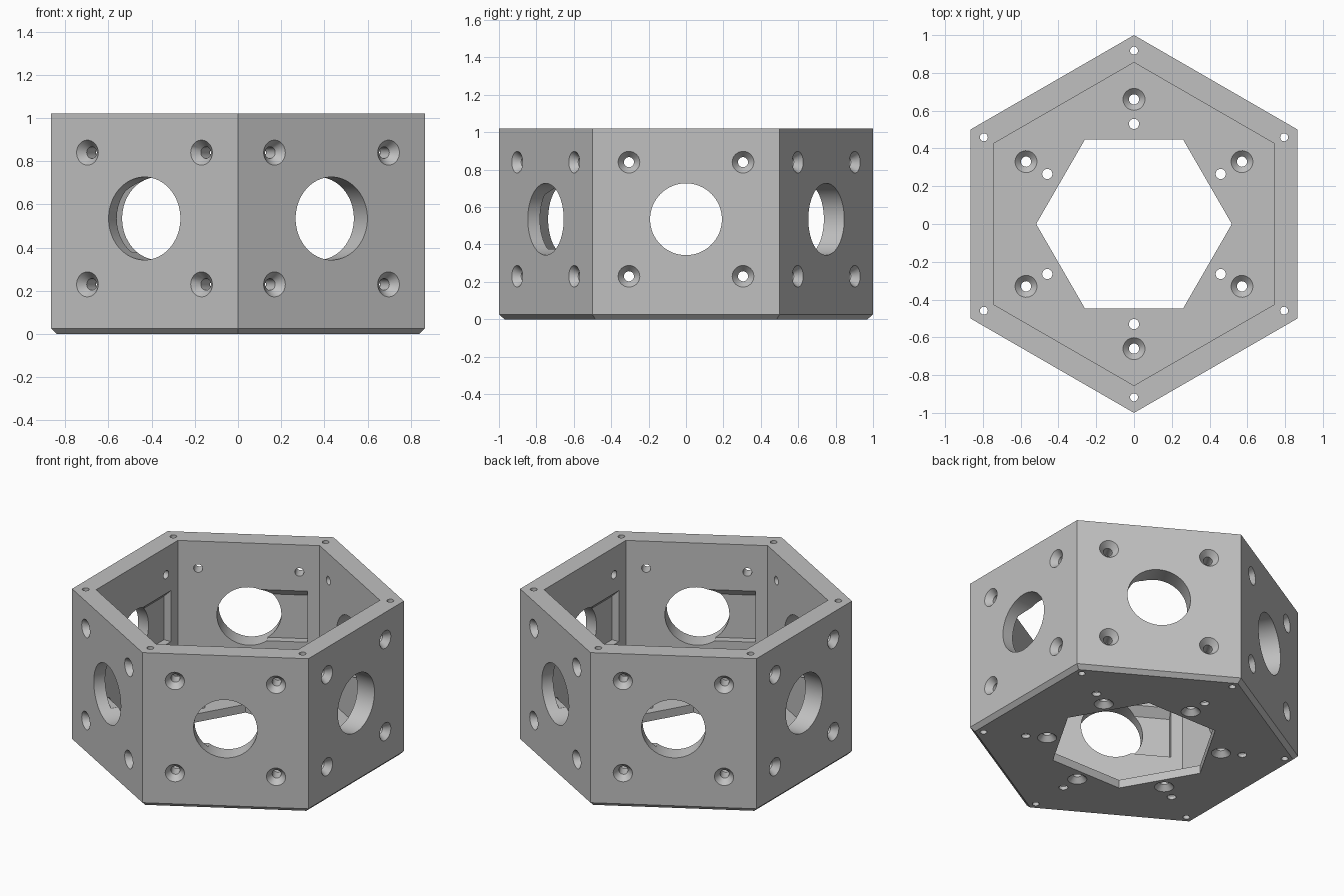
import bpy, bmesh
from math import cos, sin, pi, radians
from mathutils import Matrix

cube = bpy.data.objects.get("Cube")
if cube:
    bpy.data.objects.remove(cube, do_unlink=True)

HEIGHT, FLOOR, CHAMFER = 1.02, 0.055, 0.026
OUTER, INNER = 1.0, 0.855            # corner radii of the hexagon
APOTHEM = OUTER * cos(pi / 6)
HOLE_Z, SCREW_DZ, SCREW_Y = 0.535, 0.305, 0.305
POCKET_DEPTH = 0.05
INNER_FACE = INNER * cos(pi / 6)

grey = bpy.data.materials.new("light_grey")
grey.use_nodes = True
colour = (0.53, 0.53, 0.53, 1)
grey.diffuse_color = colour
grey.node_tree.nodes["Principled BSDF"].inputs["Base Color"].default_value = colour


def loft(bm, rings, n, matrix=Matrix(), turn=0.0):
    """Closed solid through round or polygonal rings given as (radius, height)."""
    loops = []
    for r, h in rings:
        angles = [turn + 2 * pi * i / n for i in range(n)]
        loops.append([bm.verts.new(matrix @ Matrix.Translation((r * cos(a), r * sin(a), h)).translation)
                      for a in angles])
    for low, high in zip(loops, loops[1:]):
        for i in range(n):
            j = (i + 1) % n
            bm.faces.new((low[i], low[j], high[j], high[i]))
    bm.faces.new(loops[0][::-1])
    bm.faces.new(loops[-1])


def prism(bm, profile, y0, y1, matrix):
    """Solid with an (x, z) profile stretched along y."""
    ends = [[bm.verts.new(matrix @ Matrix.Translation((x, y, z)).translation) for x, z in profile]
            for y in (y0, y1)]
    n = len(profile)
    for i in range(n):
        j = (i + 1) % n
        bm.faces.new((ends[0][i], ends[0][j], ends[1][j], ends[1][i]))
    bm.faces.new(ends[0][::-1])
    bm.faces.new(ends[1])


def make_object(name, bm):
    bmesh.ops.recalc_face_normals(bm, faces=bm.faces)
    mesh = bpy.data.meshes.new(name)
    bm.to_mesh(mesh)
    bm.free()
    mesh.materials.append(grey)
    obj = bpy.data.objects.new(name, mesh)
    bpy.context.collection.objects.link(obj)
    return obj


def countersink(length, cone):
    """Screw hole rings: outer surface at height 0, shaft going down."""
    return [(0.027, -length), (0.027, -cone), (0.058, 0), (0.058, 0.05)]


# Hexagonal cup with a chamfered foot
bm = bmesh.new()
loft(bm, [(OUTER - CHAMFER * 1.15, 0), (OUTER, CHAMFER), (OUTER, HEIGHT), (INNER, HEIGHT), (INNER, FLOOR)],
     6, turn=pi / 2)
housing = make_object("hexagonal_housing", bm)

bores, pockets = bmesh.new(), bmesh.new()

# Floor opening, turned against the outer hexagon
loft(bores, [(0.518, -0.1), (0.518, FLOOR + 0.1)], 6)

for k in range(6):
    side = Matrix.Rotation(radians(60 * k), 4, 'Z')
    corner = Matrix.Rotation(radians(60 * k + 30), 4, 'Z')
    outward = Matrix.Rotation(pi / 2, 4, 'Y')

    # Large round window and four screw holes in each wall
    loft(bores, [(0.192, -0.2), (0.192, 0.05)], 64,
         side @ Matrix.Translation((APOTHEM, 0, HOLE_Z)) @ outward)
    for y in (-SCREW_Y, SCREW_Y):
        for z in (HOLE_Z - SCREW_DZ, HOLE_Z + SCREW_DZ):
            loft(bores, countersink(0.16, 0.04), 32,
                 side @ Matrix.Translation((APOTHEM, y, z)) @ outward)

    # Pin holes through the corners, screw holes through the floor
    loft(bores, [(0.021, -0.1), (0.021, HEIGHT + 0.1)], 24,
         corner @ Matrix.Translation((0.918, 0, 0)))
    loft(bores, countersink(0.15, 0.032), 32,
         corner @ Matrix.Translation((0.66, 0, FLOOR)))
    loft(bores, countersink(0.15, 0.032), 32,
         corner @ Matrix.Translation((0.53, 0, 0)) @ Matrix.Rotation(pi, 4, 'X'))

    # Inner pocket beside the window, with a sloped top
    back, front = INNER_FACE + POCKET_DEPTH, INNER_FACE - 0.02
    prism(pockets, [(front, 0.377), (back, 0.377), (back, 0.665), (front, 0.735)],
          -0.355, 0.0, side)

# Cut the openings
for name, bm in (("pocket_cutter", pockets), ("bore_cutter", bores)):
    cutter = make_object(name, bm)
    cutter.hide_render = True
    mod = housing.modifiers.new(name, 'BOOLEAN')
    mod.operation = 'DIFFERENCE'
    mod.solver = 'EXACT'
    mod.object = cutter
    bpy.context.view_layer.objects.active = housing
    bpy.ops.object.modifier_apply(modifier=mod.name)
    bpy.data.objects.remove(cutter, do_unlink=True)

bpy.ops.object.select_all(action='DESELECT')
housing.select_set(True)
bpy.context.view_layer.objects.active = housing
bpy.ops.object.shade_smooth_by_angle(angle=radians(25))
